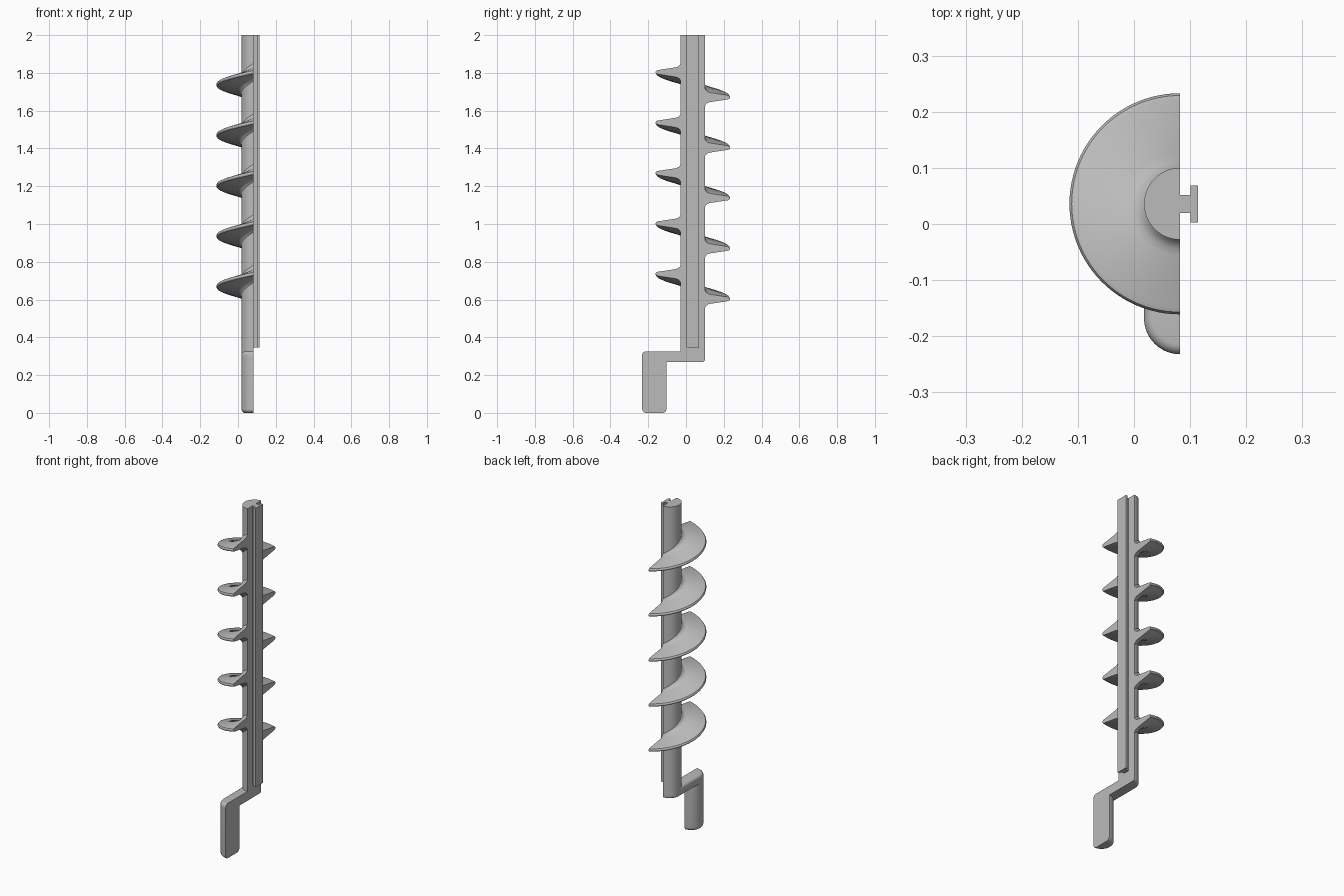
import bpy, bmesh, math

cube = bpy.data.objects.get("Cube")
if cube:
    bpy.data.objects.remove(cube, do_unlink=True)

CUT_X = 0.082        # flat side shared by all the half-round parts
SHAFT_Y = 0.036      # shaft axis
GRIP_Y = -0.168      # handle axis
RADIUS = 0.064
PITCH = 0.267

grey = bpy.data.materials.new("light grey")
grey.use_nodes = True
grey.diffuse_color = (0.5, 0.5, 0.5, 1)
grey.node_tree.nodes["Principled BSDF"].inputs["Base Color"].default_value = (0.5, 0.5, 0.5, 1)


def finish(name, bm, smooth=True):
    """Clean the mesh, link it as an object and shade it."""
    bmesh.ops.remove_doubles(bm, verts=bm.verts, dist=1e-5)
    bmesh.ops.recalc_face_normals(bm, faces=bm.faces)
    mesh = bpy.data.meshes.new(name)
    bm.to_mesh(mesh)
    bm.free()
    mesh.materials.append(grey)
    obj = bpy.data.objects.new(name, mesh)
    bpy.context.collection.objects.link(obj)
    if smooth:
        bpy.ops.object.select_all(action="DESELECT")
        obj.select_set(True)
        bpy.context.view_layer.objects.active = obj
        bpy.ops.object.shade_smooth_by_angle(angle=math.radians(35))
    return obj


def half_sweep(name, profile, front_y, back_y, drop=0.0, steps=48):
    """Sweep a closed (radius, height) profile half a turn, front to back."""
    bm = bmesh.new()
    stops = [(math.pi * i / steps, front_y if i <= steps // 2 else back_y)
             for i in range(steps + 1)]
    if front_y != back_y:
        stops.insert(steps // 2 + 1, (math.pi / 2, back_y))
    rings = [[bm.verts.new((CUT_X - r * math.sin(a), cy - r * math.cos(a),
                            z - drop * a / math.pi)) for r, z in profile]
             for a, cy in stops]
    n = len(profile)
    for one, two in zip(rings, rings[1:]):
        for j in range(n):
            k = (j + 1) % n
            on_axis = profile[j][0] == 0 and profile[k][0] == 0
            if on_axis and one[j].co == two[j].co:
                continue
            bm.faces.new((one[j], one[k], two[k], two[j]))
    bm.faces.new(rings[0])
    bm.faces.new(rings[-1])
    return finish(name, bm)


def rod_profile(bottom, top, round_bottom=0.0, round_top=0.0):
    """Half section of a rod with optionally rounded rims."""
    points = [(0, bottom)]
    for z, rim, side in ((bottom, round_bottom, 1), (top, round_top, -1)):
        if not rim:
            points.append((RADIUS, z))
            continue
        arc = [(RADIUS - rim + rim * math.sin(t), z + side * rim * (1 - math.cos(t)))
               for t in (math.pi / 2 * i / 6 for i in range(7))]
        points += arc if side > 0 else arc[::-1]
    return points + [(0, top)]


# Crank: shaft, arm and handle
half_sweep("shaft", rod_profile(0.295, 2.0), SHAFT_Y, SHAFT_Y)
half_sweep("crank_arm", rod_profile(0.27, 0.325, 0.012, 0.018), GRIP_Y, SHAFT_Y)
half_sweep("handle", rod_profile(0, 0.3, 0.02), GRIP_Y, GRIP_Y)

# Screw flights, tapered outward with a fillet at the root
upper = [(0.055, 0.06), (0.065, 0.045), (0.07, 0.036), (0.079, 0.029), (0.092, 0.025),
         (0.185, 0.011), (0.193, 0.008), (0.197, 0.002)]
section = upper + [(r, -z) for r, z in reversed(upper)]
for i in range(5):
    height = 0.736 + i * PITCH
    half_sweep(f"screw_flight_{i + 1}", [(r, z + height) for r, z in section],
               SHAFT_Y, SHAFT_Y, PITCH / 2)

# T-shaped rail on the flat side
half_rail = [(CUT_X, 0.016), (0.101, 0.016), (0.101, 0.033), (0.114, 0.033)]
outline = half_rail + [(x, -y) for x, y in reversed(half_rail)]
bm = bmesh.new()
base = bm.faces.new([bm.verts.new((x, y + SHAFT_Y, 0.347)) for x, y in outline])
top = bmesh.ops.extrude_face_region(bm, geom=[base])["geom"]
bmesh.ops.translate(bm, vec=(0, 0, 2.0 - 0.347),
                    verts=[v for v in top if isinstance(v, bmesh.types.BMVert)])
finish("rail", bm, smooth=False)
